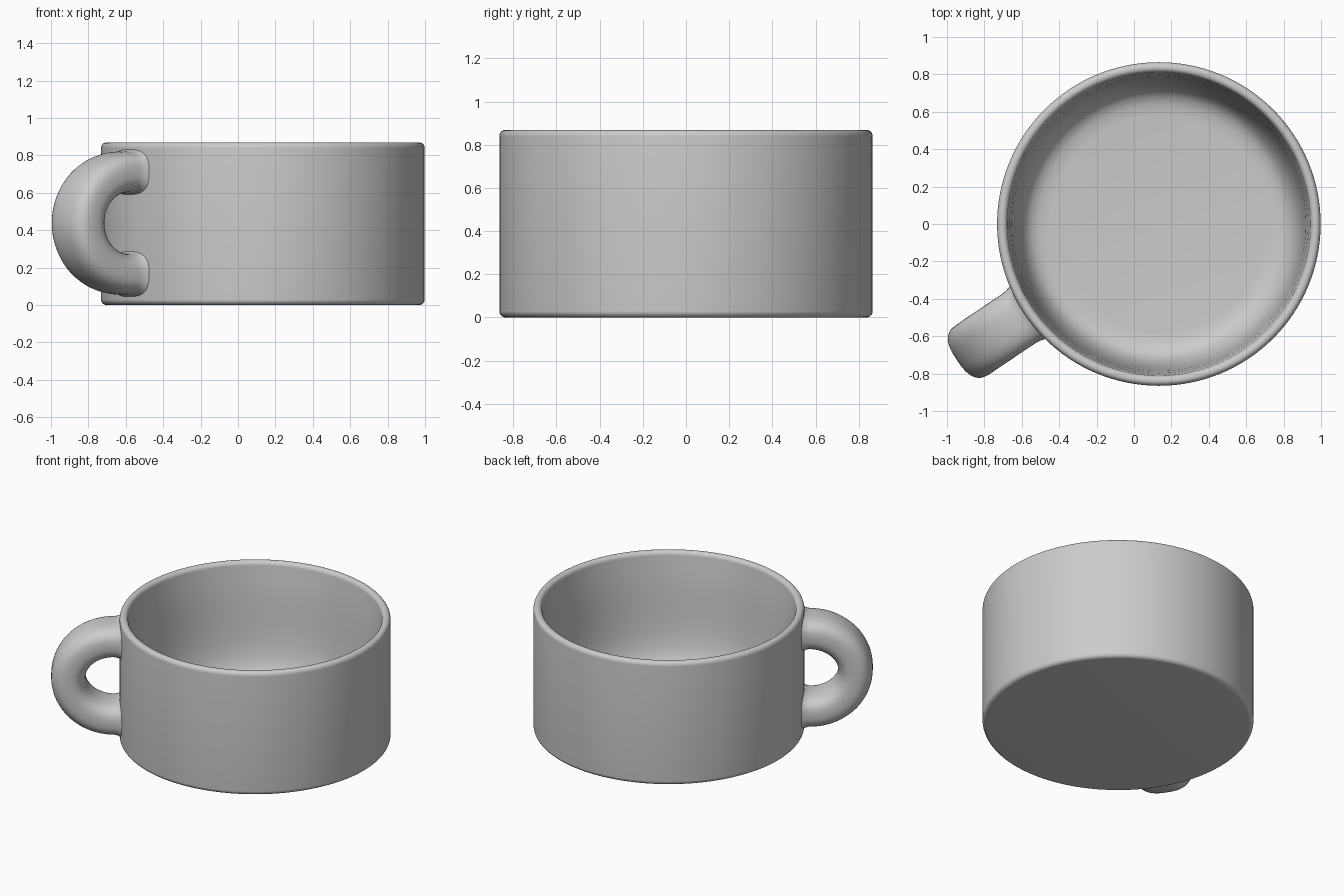
import bpy, bmesh, math
from mathutils import Vector

if "Cube" in bpy.data.objects:
    bpy.data.objects.remove(bpy.data.objects["Cube"])

CX, R, H = 0.133, 0.865, 0.868   # cup centre x, outer radius, height


def arc(cr, cz, a, b, start, end, n=8):
    """Elliptical arc points in the (radius, z) plane."""
    out = []
    for i in range(n + 1):
        t = math.radians(start + (end - start) * i / n)
        out.append((cr + a * math.cos(t), cz + b * math.sin(t)))
    return out


def finish(bm, name):
    bmesh.ops.recalc_face_normals(bm, faces=bm.faces)
    mesh = bpy.data.meshes.new(name)
    bm.to_mesh(mesh)
    bm.free()
    ob = bpy.data.objects.new(name, mesh)
    bpy.context.collection.objects.link(ob)
    bpy.ops.object.select_all(action='DESELECT')
    ob.select_set(True)
    bpy.context.view_layer.objects.active = ob
    bpy.ops.object.shade_smooth_by_angle(angle=math.radians(40))
    return ob


def skin(bm, rings):
    """Bridge consecutive closed rings with quads and cap both ends."""
    n = len(rings[0])
    for a, b in zip(rings, rings[1:]):
        for i in range(n):
            j = (i + 1) % n
            bm.faces.new((a[i], a[j], b[j], b[i]))
    bm.faces.new(rings[0])
    bm.faces.new(rings[-1])


# Cup body: revolved profile from underside, over the rim, down the curved inside
profile = (arc(R - 0.03, 0.03, 0.03, 0.03, -90, 0)
           + arc(R - 0.025, H - 0.03, 0.025, 0.03, 0, 90)
           + arc(0.836, H - 0.03, 0.026, 0.03, 90, 180)
           + [(0.797, 0.75), (0.786, 0.62), (0.780, 0.52), (0.774, 0.42),
              (0.766, 0.32), (0.753, 0.24), (0.735, 0.18), (0.71, 0.13),
              (0.68, 0.103), (0.64, 0.086), (0.58, 0.08)])
SEG = 128
bm = bmesh.new()
rings = []
for r, z in profile:
    rings.append([bm.verts.new((CX + r * math.cos(2 * math.pi * i / SEG),
                                r * math.sin(2 * math.pi * i / SEG), z))
                  for i in range(SEG)])
skin(bm, rings)
finish(bm, "cup_body")

# Handle: rounded section swept along a D-shaped path, flared where it meets the wall
ang = math.radians(180 + 34)
out_dir = Vector((math.cos(ang), math.sin(ang), 0))
side = Vector((-math.sin(ang), math.cos(ang), 0))
up = Vector((0, 0, 1))
MID, HALF, START, REACH = 0.438, 0.273, 0.90, 0.292
root = [(0.82, 0.04), (0.84, 0.034), (0.855, 0.022), (0.87, 0.011), (0.885, 0.003)]

path = [(d, MID + HALF, 1, 0, f) for d, f in root]   # distance, z, tangent, flare
for i in range(41):
    t = math.pi / 2 - math.pi * i / 40
    tan = Vector((REACH * math.sin(t), -HALF * math.cos(t))).normalized()
    path.append((START + REACH * math.cos(t), MID + HALF * math.sin(t), tan.x, tan.y, 0))
path += [(d, MID - HALF, -1, 0, f) for d, f in reversed(root)]

bm = bmesh.new()
rings = []
for d, z, td, tz, flare in path:
    centre = Vector((CX, 0, z)) + out_dir * d
    normal = out_dir * -tz + up * td
    ring = []
    for i in range(40):
        t = 2 * math.pi * i / 40
        c, s = math.cos(t), math.sin(t)
        u = math.copysign(abs(c) ** 0.72, c) * (0.159 + flare * 0.4)
        v = math.copysign(abs(s) ** 0.72, s) * (0.110 + flare * 0.7)
        ring.append(bm.verts.new(centre + side * u + normal * v))
    rings.append(ring)
skin(bm, rings)
finish(bm, "handle")
